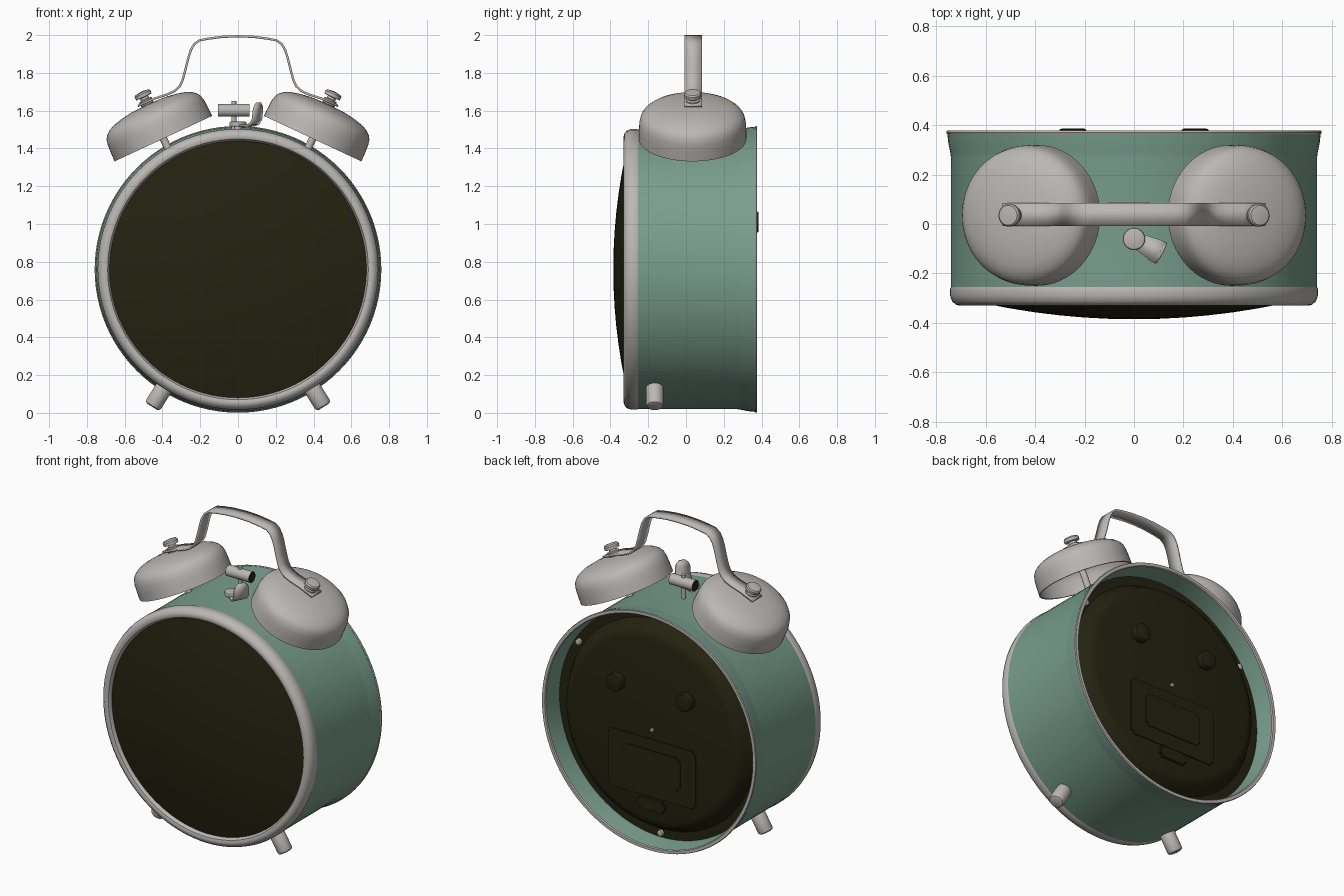
import bpy, bmesh, math
from mathutils import Matrix, Vector

if "Cube" in bpy.data.objects:
    bpy.data.objects.remove(bpy.data.objects["Cube"])

CZ = 0.76  # height of the case axis


def material(name, rgb):
    m = bpy.data.materials.new(name)
    m.diffuse_color = (*rgb, 1)
    m.use_nodes = True
    m.node_tree.nodes["Principled BSDF"].inputs["Base Color"].default_value = m.diffuse_color
    return m


METAL = material("pale_metal", (0.50, 0.475, 0.455))
GREEN = material("sage_green", (0.19, 0.34, 0.27))
DARK = material("dark_olive", (0.018, 0.016, 0.005))


def finish(name, bm, mats, matrix=Matrix(), angle=35):
    bmesh.ops.remove_doubles(bm, verts=bm.verts, dist=1e-5)
    bmesh.ops.recalc_face_normals(bm, faces=bm.faces)
    bm.transform(matrix)
    mesh = bpy.data.meshes.new(name)
    bm.to_mesh(mesh)
    bm.free()
    for m in mats:
        mesh.materials.append(m)
    ob = bpy.data.objects.new(name, mesh)
    bpy.context.collection.objects.link(ob)
    bpy.ops.object.select_all(action='DESELECT')
    ob.select_set(True)
    bpy.context.view_layer.objects.active = ob
    bpy.ops.object.shade_smooth_by_angle(angle=math.radians(angle))
    return ob


def lathe(name, pts, mat, matrix=Matrix(), closed=False, n=48, cap_mat=None):
    """Turn (radius, height) points round the local z axis."""
    bm = bmesh.new()
    rings = [[bm.verts.new((r * math.cos(2 * math.pi * i / n), r * math.sin(2 * math.pi * i / n), h))
              for i in range(n)] for r, h in pts]
    if closed:
        rings.append(rings[0])
    for a, b in zip(rings, rings[1:]):
        for i in range(n):
            bm.faces.new((a[i], a[(i + 1) % n], b[(i + 1) % n], b[i]))
    bmesh.ops.remove_doubles(bm, verts=bm.verts, dist=1e-5)
    if cap_mat:
        bm.normal_update()
        for f in bm.faces:
            f.material_index = int(abs(f.normal.z) > 0.9)
    return finish(name, bm, [mat] + ([cap_mat] if cap_mat else []), matrix)


def rod(r, h0, h1, b=0.0):
    """Profile of a solid rod with its ends softened by b."""
    if not b:
        return [(0, h0), (r, h0), (r, h1), (0, h1)]
    k = 0.3 * b
    return [(0, h0), (r - b, h0), (r - k, h0 + k), (r, h0 + b),
            (r, h1 - b), (r - k, h1 - k), (r - b, h1), (0, h1)]


def ribbon(name, path, widths, thick, mat, matrix=Matrix()):
    """Flat strip following (x, z) points, with a width in y."""
    bm = bmesh.new()
    rows = [(bm.verts.new((x, -w / 2, z)), bm.verts.new((x, w / 2, z)))
            for (x, z), w in zip(path, widths)]
    for a, b in zip(rows, rows[1:]):
        bm.faces.new((a[0], a[1], b[1], b[0]))
    ob = finish(name, bm, [mat], matrix, 50)
    s = ob.modifiers.new("thickness", 'SOLIDIFY')
    s.thickness = thick
    s.offset = 0
    return ob


def plate(name, x, z0, z1, y0, y1, mat):
    bm = bmesh.new()
    bmesh.ops.create_cube(bm, size=1)
    bm.transform(Matrix.Translation((0, (y0 + y1) / 2, (z0 + z1) / 2))
                 @ Matrix.Diagonal((2 * x, y1 - y0, z1 - z0, 1)))
    bmesh.ops.bevel(bm, geom=[e for e in bm.edges if abs(e.verts[0].co.y - e.verts[1].co.y) > 1e-4],
                    offset=0.02, segments=3, affect='EDGES')
    return finish(name, bm, [mat])


def along_y(x=0, z=CZ):
    return Matrix.Translation((x, 0, z)) @ Matrix.Rotation(-math.pi / 2, 4, 'X')


# Case: green shell with flared back, bezel, domed face and back trim
lathe("case_shell", [(0.70, -0.26), (0.74, -0.26), (0.74, 0.27), (0.743, 0.29), (0.751, 0.33),
                     (0.755, 0.37), (0.738, 0.37), (0.724, 0.29), (0.72, 0.24), (0.70, 0.22)],
      GREEN, along_y(), True, 96)
lathe("front_bezel", [(0.70, -0.25), (0.738, -0.25), (0.743, -0.262), (0.743, -0.29), (0.736, -0.312),
                      (0.72, -0.326), (0.705, -0.33), (0.69, -0.325), (0.68, -0.31), (0.68, -0.27)],
      METAL, along_y(), True, 96)
lathe("clock_face", [(r, -0.385 + 0.175 * r * r) for r in (0, 0.1, 0.2, 0.3, 0.4, 0.5, 0.6, 0.685)],
      DARK, along_y(), n=96)
lathe("back_rim", [(0.734, 0.364), (0.756, 0.364), (0.759, 0.37), (0.756, 0.377), (0.737, 0.377), (0.732, 0.37)],
      METAL, along_y(), True, 96)

# Back: stepped plate, setting knobs, battery door, screws
lathe("back_plate", [(0.724, 0.25), (0.665, 0.25), (0.655, 0.265), (0.63, 0.31), (0.605, 0.332),
                     (0.57, 0.34), (0, 0.34)], DARK, along_y(), n=96)
for s in (-1, 1):
    lathe("setting_knob", rod(0.055, 0.33, 0.385, 0.008), DARK, along_y(0.247 * s, 1.01), n=32)
plate("battery_door", 0.31, 0.33, 0.70, 0.33, 0.347, DARK)
plate("battery_panel", 0.205, 0.42, 0.63, 0.34, 0.353, DARK)
plate("battery_latch", 0.10, 0.25, 0.32, 0.33, 0.358, DARK)
lathe("back_spindle", rod(0.012, 0.33, 0.349), METAL, along_y(), n=16)
for a in (-90, 33, 147):
    t = math.radians(a)
    lathe("back_screw", rod(0.02, 0.24, 0.268, 0.006), METAL,
          along_y(0.692 * math.cos(t), CZ + 0.692 * math.sin(t)), n=20)

# Mirrored pairs: bells with stems and nuts, and splayed feet
BELL = [(0.285, 0), (0.284, 0.05), (0.282, 0.09), (0.275, 0.122), (0.262, 0.142), (0.24, 0.16),
        (0.208, 0.175), (0.16, 0.187), (0.10, 0.196), (0, 0.2)]
INNER = [(max(r - 0.01, 0), h - 0.01 if h else 0) for r, h in reversed(BELL)]
for s in (-1, 1):
    side = "left" if s < 0 else "right"
    m = Matrix.Translation((0.395 * s, 0.035, 1.452)) @ Matrix.Rotation(math.radians(25 * s), 4, 'Y')
    lathe(side + "_bell", BELL + INNER, METAL, m, True, 64)
    lathe(side + "_bell_stem", rod(0.02, -0.09, 0.195), METAL, m, n=24)
    lathe(side + "_bell_nut", [(0, 0.195), (0.036, 0.2), (0.036, 0.226), (0.024, 0.23), (0.024, 0.242),
                               (0.045, 0.244), (0.046, 0.262), (0.04, 0.27), (0, 0.276)], METAL, m, n=32)
    f = Matrix.Translation((0, -0.165, CZ)) @ Matrix.Rotation(math.radians(148 * s), 4, 'Y')
    lathe(side + "_foot", rod(0.046, 0.70, 0.858, 0.016), METAL, f, n=32)

# Carrying handle
half = [(0.53, 1.625), (0.44, 1.665), (0.37, 1.688), (0.335, 1.705), (0.31, 1.728), (0.294, 1.76),
        (0.28, 1.81), (0.263, 1.88), (0.25, 1.92), (0.232, 1.952), (0.205, 1.972), (0.16, 1.981),
        (0.08, 1.991)]
path = [(-x, z) for x, z in half] + [(0, 1.994)] + half[::-1]
ribbon("handle", path, [0.094] * len(path), 0.012, METAL, Matrix.Translation((0, 0.038, 0)))

# Hammer between the bells
lathe("hammer_post", rod(0.013, 1.46, 1.652), METAL, Matrix.Translation((-0.022, 0.055, 0)), n=20)
lathe("hammer_head", rod(0.034, -0.083, 0.083), METAL,
      Matrix.Translation((-0.022, 0.055, 1.602)) @ Matrix.Rotation(math.pi / 2, 4, 'Y'), n=32, cap_mat=DARK)

# Alarm switch on top
sw = Matrix.Translation((0, -0.06, 0))
lathe("switch_base", rod(0.045, 1.515, 1.543, 0.008), METAL, sw, n=32)
lathe("switch_post", rod(0.02, 1.47, 1.52), METAL, sw, n=20)
ribbon("switch_lever", [(0, 1.522), (0.075, 1.522), (0.1, 1.532), (0.114, 1.555), (0.119, 1.60),
                        (0.122, 1.625), (0.124, 1.643)],
       [0.06, 0.085, 0.095, 0.095, 0.095, 0.078, 0.035], 0.012, METAL,
       sw @ Matrix.Rotation(math.radians(-28), 4, 'Z'))
